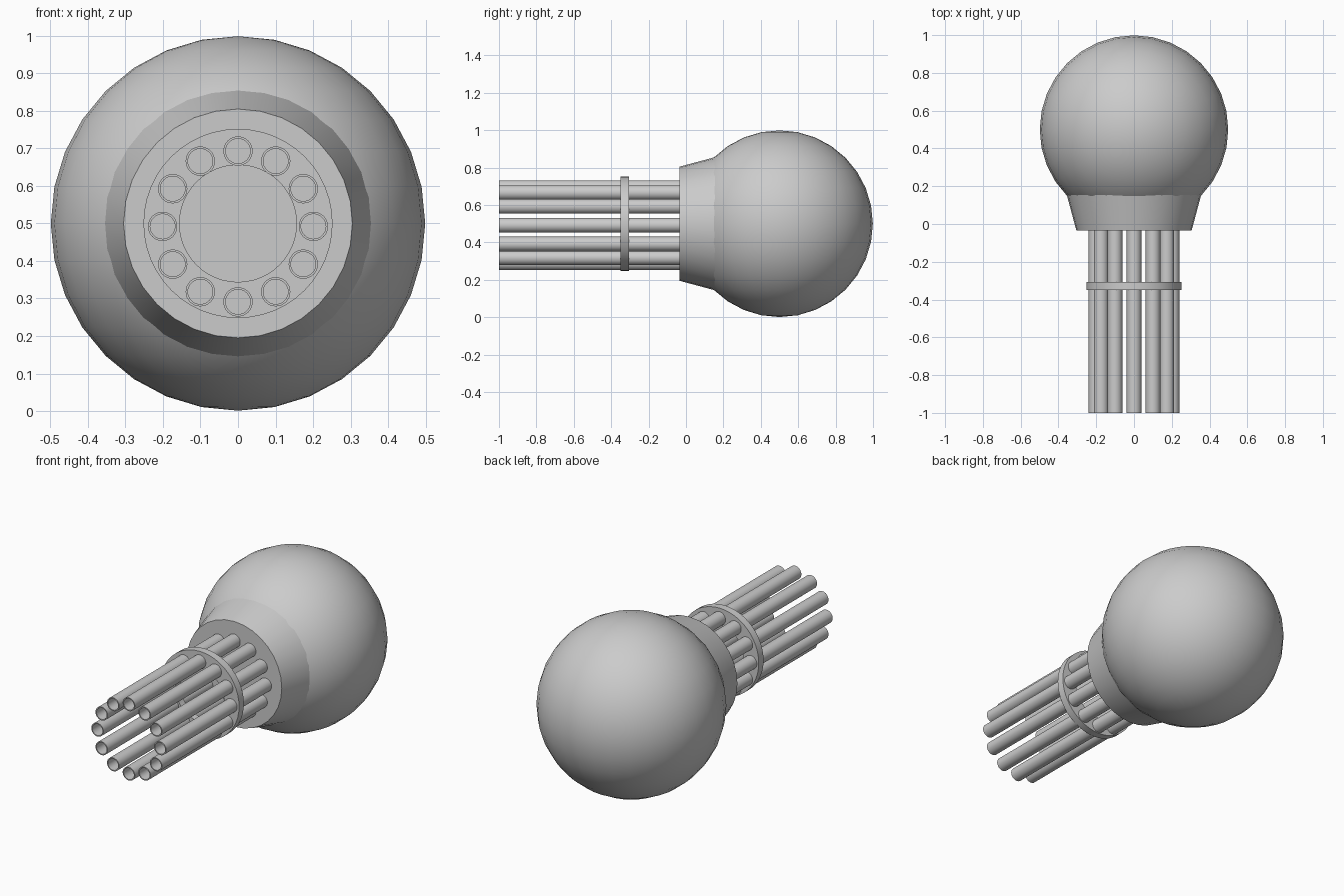
import bpy, bmesh
from math import pi, sin, cos
from mathutils import Vector

if "Cube" in bpy.data.objects:
    bpy.data.objects.remove(bpy.data.objects["Cube"])

CZ = 0.5  # height of the long axis


def lathe(name, profile, sides, center=(0, CZ), closed=True):
    """Revolve (radius, y) points about an axis parallel to y."""
    cx, cz = center
    bm = bmesh.new()
    rings = []
    for k in range(sides):
        a = 2 * pi * k / sides
        rings.append([bm.verts.new((cx + r * sin(a), y, cz + r * cos(a))) for r, y in profile])
    n = len(profile)
    for k in range(sides):
        p, q = rings[k], rings[(k + 1) % sides]
        for i in range(n if closed else n - 1):
            j = (i + 1) % n
            bm.faces.new((p[i], p[j], q[j], q[i]))
    if not closed:
        bm.faces.new([r[0] for r in rings])
        bm.faces.new([r[-1] for r in rings])
    bmesh.ops.recalc_face_normals(bm, faces=bm.faces)
    me = bpy.data.meshes.new(name)
    bm.to_mesh(me)
    bm.free()
    ob = bpy.data.objects.new(name, me)
    bpy.context.collection.objects.link(ob)
    smooth(ob)
    return ob


def smooth(ob):
    bpy.ops.object.select_all(action='DESELECT')
    ob.select_set(True)
    bpy.context.view_layer.objects.active = ob
    bpy.ops.object.shade_smooth_by_angle(angle=pi / 6)


# Round body
bpy.ops.mesh.primitive_uv_sphere_add(segments=32, ring_count=16, radius=0.499, location=(0, 0.5, CZ))
body = bpy.context.object
body.name = "round_body"
smooth(body)

# Tapered collar, its wide end buried in the body
lathe("collar", [(0.305, -0.035), (0.368, 0.2)], 32, closed=False)

# Flat ring that ties the barrels together
lathe("barrel_ring", [(0.156, -0.35), (0.252, -0.35), (0.252, -0.306), (0.156, -0.306)], 48)

# Twelve hollow barrels in a circle
for k in range(12):
    a = 2 * pi * k / 12
    c = (0.201 * sin(a), CZ - 0.008 + 0.201 * cos(a))
    lathe(f"barrel_{k + 1}", [(0.033, -1), (0.039, -1), (0.039, 0), (0.033, 0)], 32, c)
